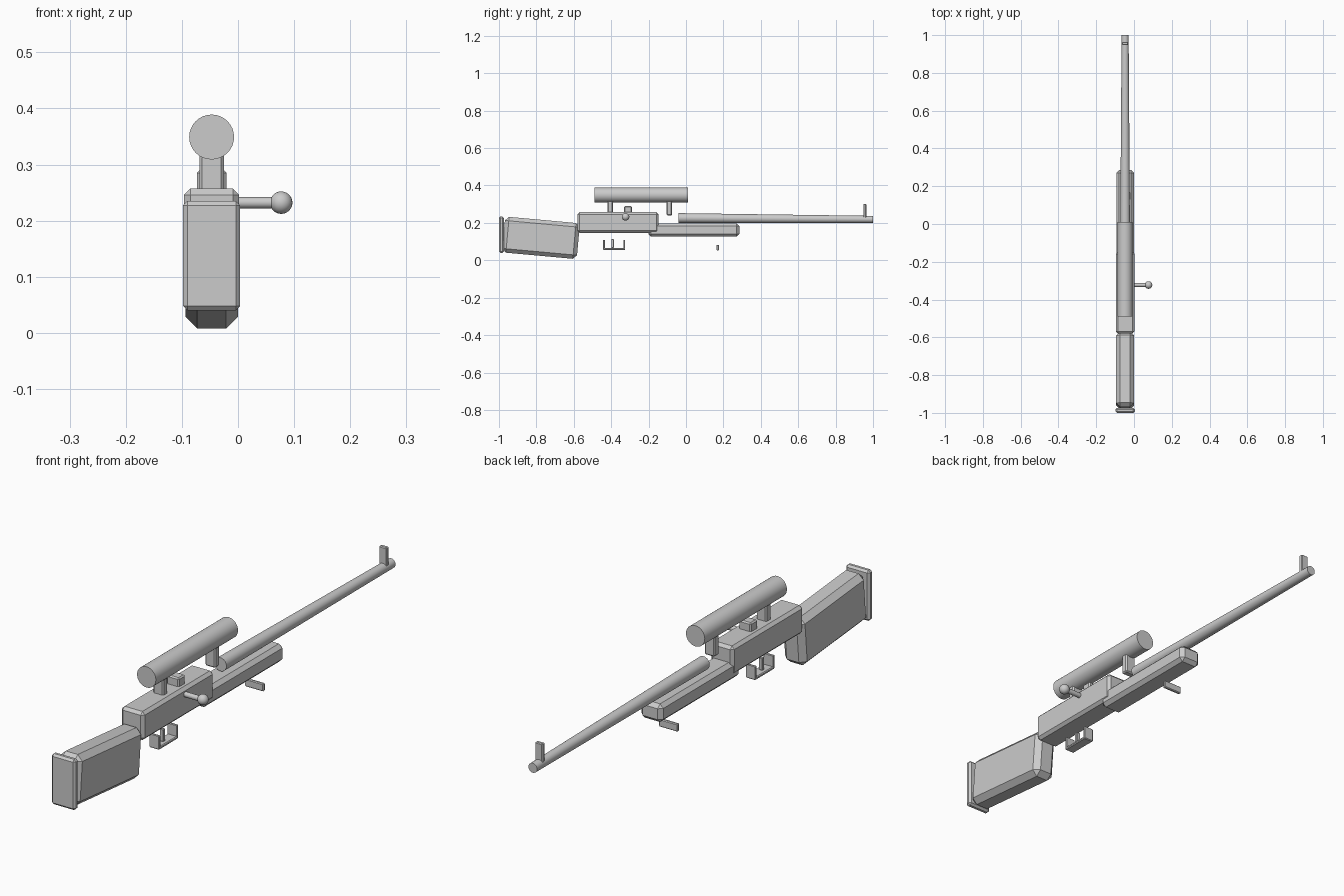
import bpy, math
from mathutils import Vector

if "Cube" in bpy.data.objects:
    bpy.data.objects.remove(bpy.data.objects["Cube"])

CX = -0.047  # centre line of the body


def bevel(ob, width, segments=1):
    if width:
        m = ob.modifiers.new("bevel", 'BEVEL')
        m.width, m.segments = width, segments
        m.limit_method = 'ANGLE'


def box(name, x, y, z, bev=0.0, tilt=0.0):
    """Box from (min, max) ranges, optionally tilted about x."""
    lo, hi = Vector((x[0], y[0], z[0])), Vector((x[1], y[1], z[1]))
    bpy.ops.mesh.primitive_cube_add(size=1, location=(lo + hi) / 2)
    ob = bpy.context.object
    ob.name = name
    ob.scale = hi - lo
    bpy.ops.object.transform_apply(location=False, rotation=False, scale=True)
    ob.rotation_euler.x = math.radians(tilt)
    bevel(ob, bev)
    return ob


def centred(name, width, y, z, bev=0.0, tilt=0.0):
    return box(name, (CX - width / 2, CX + width / 2), y, z, bev, tilt)


def tube(name, a, b, r1, r2, sides=32):
    """Round bar from a to b, tapering from r1 to r2."""
    a, b = Vector(a), Vector(b)
    bpy.ops.mesh.primitive_cone_add(vertices=sides, radius1=r1, radius2=r2,
                                    depth=(b - a).length, location=(a + b) / 2)
    ob = bpy.context.object
    ob.name = name
    ob.rotation_euler = (b - a).to_track_quat('Z', 'Y').to_euler()
    bpy.ops.object.shade_smooth_by_angle(angle=math.radians(35))
    return ob


# wooden body: butt stock, butt plate, fore stock
centred("butt_stock", 0.094, (-0.976, -0.575), (0.024, 0.216), 0.021, -5.2)
centred("butt_plate", 0.102, (-1.0, -0.974), (0.040, 0.235), 0.008)
centred("fore_stock", 0.092, (-0.2, 0.285), (0.126, 0.196), 0.014)

# receiver and barrel
centred("receiver", 0.098, (-0.58, -0.147), (0.147, 0.257), 0.011)
tube("barrel", (CX, -0.04, 0.226), (CX, 1.0, 0.219), 0.026, 0.0185)

# scope with two mounts
tube("scope", (CX, -0.49, 0.349), (CX, 0.01, 0.349), 0.04, 0.04)
for label, y in (("rear", -0.405), ("front", -0.089)):
    centred("scope_mount_" + label, 0.044, (y - 0.0145, y + 0.0145), (0.24, 0.325), 0.005)

# sights
centred("rear_sight", 0.053, (-0.331, -0.29), (0.25, 0.29), 0.005)
centred("front_sight", 0.032, (0.948, 0.964), (0.225, 0.301), 0.003)

# bolt handle
tube("bolt_arm", (CX, -0.323, 0.232), (0.07, -0.323, 0.232), 0.01, 0.01, 20)
bpy.ops.mesh.primitive_uv_sphere_add(segments=24, ring_count=14, radius=0.02,
                                     location=(0.077, -0.323, 0.232))
bpy.context.object.name = "bolt_knob"
bpy.ops.object.shade_smooth()

# trigger guard: floor strip with two uprights, and trigger
centred("guard_floor", 0.042, (-0.443, -0.325), (0.055, 0.066), 0.003)
for label, y in (("rear", -0.4385), ("front", -0.3295)):
    centred("guard_post_" + label, 0.042, (y - 0.0045, y + 0.0045), (0.057, 0.109), 0.002)
centred("trigger", 0.016, (-0.399, -0.386), (0.066, 0.114), 0.002)

# sling bar
centred("sling_bar", 0.08, (0.164, 0.176), (0.053, 0.083), 0.003)
